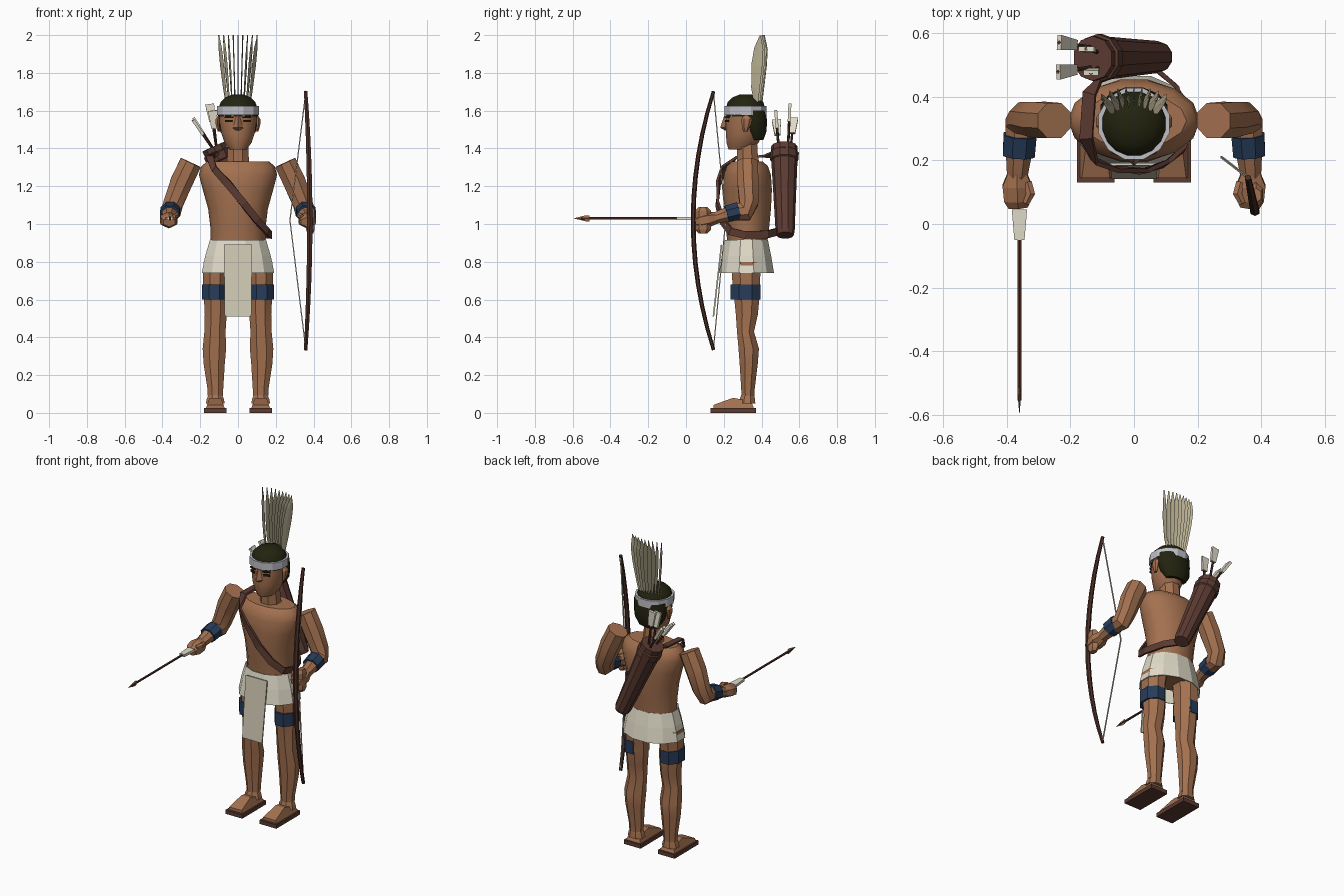
import bpy, bmesh, math
from mathutils import Vector as V

if "Cube" in bpy.data.objects:
    bpy.data.objects.remove(bpy.data.objects["Cube"])


def material(name, rgb):
    m = bpy.data.materials.new(name)
    m.diffuse_color = (*rgb, 1)
    m.use_nodes = True
    m.node_tree.nodes["Principled BSDF"].inputs["Base Color"].default_value = m.diffuse_color
    return m


SKIN = material("skin", (.37, .165, .08))
HAIR = material("dark_hair", (.017, .017, .005))
BLUE = material("blue_cloth", (.02, .045, .10))
CREAM = material("cream_cloth", (.74, .70, .57))
APRON = material("tan_cloth", (.62, .57, .44))
WOOD = material("dark_wood", (.07, .028, .02))
LEATHER = material("leather", (.105, .043, .031))
BAND = material("grey_band", (.52, .52, .57))
FEATHER = material("feather", (.50, .45, .30))


def finish(name, bm, mat, smooth=30):
    bmesh.ops.recalc_face_normals(bm, faces=bm.faces)
    me = bpy.data.meshes.new(name)
    bm.to_mesh(me)
    bm.free()
    me.materials.append(mat)
    if smooth:
        me.shade_smooth()
        me.set_sharp_from_angle(angle=math.radians(smooth))
    ob = bpy.data.objects.new(name, me)
    bpy.context.collection.objects.link(ob)
    return ob


def tube(name, rows, mat, n=8, ref=(1, 0, 0), flat=False, half=True, caps=True, smooth=30):
    """Skin rings (x, y, z, a, b) along a path; flat keeps rings horizontal."""
    bm = bmesh.new()
    pts = [V(r[:3]) for r in rows]
    rings = []
    for i, r in enumerate(rows):
        t = V((0, 0, 1)) if flat else (pts[min(i + 1, len(pts) - 1)] - pts[max(i - 1, 0)]).normalized()
        u = V(ref)
        u = (u - t * u.dot(t)).normalized()
        v = t.cross(u)
        k = 1 / math.cos(math.pi / n) if half else 1
        ring = []
        for j in range(n):
            a = 2 * math.pi * (j + (.5 if half else 0)) / n
            ring.append(bm.verts.new(pts[i] + u * r[3] * k * math.cos(a) + v * r[4] * k * math.sin(a)))
        rings.append(ring)
    for A, B in zip(rings, rings[1:]):
        for j in range(n):
            bm.faces.new((A[j], A[(j + 1) % n], B[(j + 1) % n], B[j]))
    if caps:
        bm.faces.new(rings[0])
        bm.faces.new(rings[-1])
    return finish(name, bm, mat, smooth)


def box(name, lo, hi, mat):
    bm = bmesh.new()
    bmesh.ops.create_cube(bm, size=1)
    for v in bm.verts:
        v.co = V([(l + h) / 2 + c * (h - l) for l, h, c in zip(lo, hi, v.co)])
    return finish(name, bm, mat, 0)


def solid(ob, t, offset=0):
    m = ob.modifiers.new("thickness", 'SOLIDIFY')
    m.thickness, m.offset = t, offset
    return ob


# Legs, thigh bands and sandals
for s, side in ((-1, "right"), (1, "left")):
    leg = [(.12, .328, .09, .040, .034), (.12, .328, .13, .042, .036), (.126, .332, .26, .056, .048),
           (.125, .332, .34, .062, .054), (.122, .315, .43, .056, .045), (.118, .322, .52, .058, .058),
           (.118, .322, .62, .063, .068), (.122, .318, .72, .064, .075), (.116, .322, .80, .067, .08)]
    tube(side + "_leg", [(s * r[0], *r[1:]) for r in leg], SKIN, flat=True)
    tube(side + "_thigh_band", [(s * .125, .315, z, .066, .08) for z in (.60, .68)], BLUE, flat=True, smooth=0)
    tube(side + "_ankle", [(s * .12, .325, .05, .05, .042), (s * .12, .325, .075, .045, .04),
                           (s * .12, .327, .095, .036, .034)], SKIN, flat=True)
    box(side + "_sandal_sole", (s * .12 - .059, .13, 0), (s * .12 + .059, .37, .025), LEATHER)
    bm = bmesh.new()
    prof = [(.145, .024), (.145, .042), (.25, .08), (.345, .06), (.36, .024)]
    walls = [[bm.verts.new((s * .12 + e * (.05 - (z - .024) * .35), y, z)) for y, z in prof] for e in (-1, 1)]
    for w in walls:
        bm.faces.new(w)
    for j in range(5):
        bm.faces.new((walls[0][j], walls[0][j - 1], walls[1][j - 1], walls[1][j]))
    finish(side + "_foot", bm, SKIN, 0)

# Skirt and hanging apron
solid(tube("skirt", [(0, .32, .74, .186, .14), (0, .32, .83, .168, .125), (0, .32, .915, .143, .108)],
           CREAM, n=12, flat=True, caps=False, smooth=0), .006, 1)
bm = bmesh.new()
bm.faces.new([bm.verts.new(p) for p in ((-.07, .145, .51), (.07, .145, .51), (.075, .188, .89), (-.075, .188, .89))])
solid(finish("apron", bm, APRON, 0), .008)

# Torso and neck
torso = [(.80, .14, .105), (.90, .145, .108), (.98, .146, .118), (1.08, .158, .128), (1.18, .186, .133),
         (1.26, .207, .128), (1.305, .195, .112), (1.33, .165, .085)]
tube("torso", [(0, .325, z, a, b) for z, a, b in torso], SKIN, n=14, flat=True, half=False, smooth=40)
tube("neck", [(0, .33, 1.31, .062, .06), (0, .325, 1.37, .055, .055), (0, .32, 1.46, .055, .055)], SKIN, flat=True)

# Head, nose, ears, eyes
head = [(.285, 1.395, .045, .06), (.300, 1.43, .072, .085), (.308, 1.48, .088, .097),
        (.313, 1.54, .098, .102), (.315, 1.61, .100, .100)]
tube("head", [(0, y, z, a, b) for y, z, a, b in head], SKIN, n=12, flat=True, smooth=40)
tube("nose", [(0, .222, 1.495, .022, .015), (0, .207, 1.51, .026, .026), (0, .215, 1.575, .01, .012)],
     SKIN, n=4, flat=True, half=False, smooth=0)
for s, side in ((-1, "right"), (1, "left")):
    tube(side + "_ear", [(s * .102, .315, 1.49, .006, .01), (s * .108, .32, 1.53, .011, .022),
                         (s * .108, .322, 1.555, .011, .024), (s * .1, .32, 1.575, .006, .012)],
         SKIN, n=6, flat=True)
    for part, z, h, w in (("_eye", 1.545, .006, .02), ("_eyebrow", 1.566, .004, .024)):
        e = box(side + part, (-w, -.004, -h), (w, .004, h), HAIR)
        e.location = (s * .048, .2175, z)
        e.rotation_euler.z = s * .38
    w = box(side + "_eye_white", (-.005, -.005, -.004), (.005, .005, .004), BAND)
    w.location = (s * .036, .2155, 1.545)

# Hair and headband
tube("hair_top", [(0, .315, 1.57, .103, .103), (0, .315, 1.61, .104, .104), (0, .315, 1.645, .092, .095),
                  (0, .315, 1.67, .066, .07), (0, .315, 1.686, .028, .03)], HAIR, n=16, flat=True, smooth=50)
tube("hair_back", [(0, .375, 1.445, .065, .035), (0, .366, 1.49, .095, .06), (0, .355, 1.54, .105, .074),
                   (0, .35, 1.6, .105, .074)], HAIR, n=12, flat=True, smooth=40)
tube("headband", [(0, .315, z, .111, .112) for z in (1.577, 1.625)], BAND, n=12, flat=True, smooth=0)

# Fan of feathers behind the headband
for i in range(9):
    k = (i - 4) / 4
    yb = .405 - .022 * k * k
    path = [(0, 0, .006), (.3, -.003, .024), (.6, .004, .031), (.82, .014, .026), (1, .022, .002)]
    tube("crest_feather", [(k * (.058 + .044 * f), yb - .012 + dy, 1.60 + .4 * f, .003, w) for f, dy, w in path],
         FEATHER, n=4, half=False, ref=(1, -.35 * k, 0), smooth=0)

# Arms, arm bands and hands
for s, side in ((-1, "right"), (1, "left")):
    arm = [(.25, .325, 1.325, .058, .055), (.30, .328, 1.22, .059, .056), (.342, .332, 1.11, .052, .05),
           (.355, .31, 1.065, .05, .052), (.36, .25, 1.06, .044, .042), (.367, .15, 1.03, .032, .03)]
    tube(side + "_arm", [(s * r[0], *r[1:]) for r in arm], SKIN)
    tube(side + "_arm_band", [(s * .358, .28, 1.07, .052, .047), (s * .362, .215, 1.053, .05, .044)],
         BLUE, smooth=0)
    tube(side + "_hand", [(s * .367, .16, 1.033, .03, .028), (s * .367, .12, 1.025, .046, .035),
                          (s * .366, .075, 1.015, .042, .034), (s * .364, .052, 1.01, .03, .022)],
         SKIN, n=6, smooth=0)
    tube(side + "_thumb", [(s * .335, .13, 1.04, .014, .014), (s * .325, .095, 1.045, .014, .014),
                           (s * .34, .065, 1.04, .01, .01)], SKIN, n=6)
tube("bow_fist", [(.383, .09, .95, .016, .02), (.383, .09, .97, .022, .036), (.383, .09, 1.07, .022, .036),
                  (.383, .09, 1.09, .016, .02)], SKIN, n=6, flat=True, smooth=0)

# Bow and drawn string
bow = []
for i in range(13):
    t = (i - 6) / 6
    bow.append((.380 - .022 * t * t, .038 + .108 * t * t, 1.018 + .685 * t, .014 - .005 * t * t, .011 - .003 * t * t))
tube("bow", bow, WOOD, n=6)
for z in (1.69, .345):
    tube("bow_string", [(.358, .146, z, .003, .003), (.275, .21, 1.02, .003, .003)], APRON, n=4)


def arrow(name, tail, direction, length, ref, w=.02):
    """Shaft with a flat fletching at its tail."""
    p, d = V(tail), V(direction).normalized()
    tube(name + "_shaft", [(*p, .006, .006), (*(p + d * length), .006, .006)], WOOD, n=6, ref=ref)
    tube(name + "_fletching", [(*(p + d * f), a, b) for f, a, b in
                               ((0, w * 1.2, .008), (.095, w * .8, .008))], CREAM, n=4, ref=ref, smooth=0)


# Held arrow with its head
arrow("held_arrow", (-.36, .045, 1.03), (0, -1, 0), .60, (1, 0, 0))
tube("arrow_head", [(-.36, -.51, 1.03, .005, .016), (-.36, -.53, 1.03, .006, .016), (-.36, -.592, 1.03, .001, .001)],
     SKIN, n=4, half=False, smooth=0)

# Quiver on the back, with a collar and spare arrows
base, top = V((.082, .525, .94)), V((-.13, .52, 1.41))
quiver = [(0, .043), (.04, .048), (.5, .058), (.84, .066), (.85, .072), (.93, .073), (.94, .066), (1, .067)]
tube("quiver", [(*base.lerp(top, f), r * .97, r) for f, r in quiver], LEATHER, n=10, smooth=0)
for i, (p, ref) in enumerate((((-.15, .55, 1.635), (1, 0, 0)), ((-.135, .475, 1.60), (1, 0, 0)),
                              ((-.238, .478, 1.55), (0, 1, 0)), ((-.235, .57, 1.56), (0, 1, 0)))):
    target = top.lerp(base, .1) + V((0, (p[1] - .52) * .6, 0))
    d = target - V(p)
    arrow("spare_arrow", p, d, d.length, ref)

# Strap across the chest
path = [V(p) for p in ((-.09, .475, 1.37), (-.14, .41, 1.358), (-.15, .27, 1.355), (-.125, .20, 1.29),
                       (-.06, .172, 1.22), (.03, .165, 1.11), (.10, .19, 1.02), (.155, .235, .96),
                       (.172, .31, .942), (.135, .43, .945), (.07, .485, .96))]
bm = bmesh.new()
prev = None
for i, p in enumerate(path):
    t = path[min(i + 1, len(path) - 1)] - path[max(i - 1, 0)]
    out = V((p.x, p.y - .325, 0)).normalized()
    if 0 < i < 3:
        out = V((0, 0, 1))
    w = t.cross(out).normalized() * .02
    pair = (bm.verts.new(p + w), bm.verts.new(p - w))
    if prev:
        bm.faces.new((prev[0], prev[1], pair[1], pair[0]))
    prev = pair
solid(finish("quiver_strap", bm, LEATHER, 0), .014)
